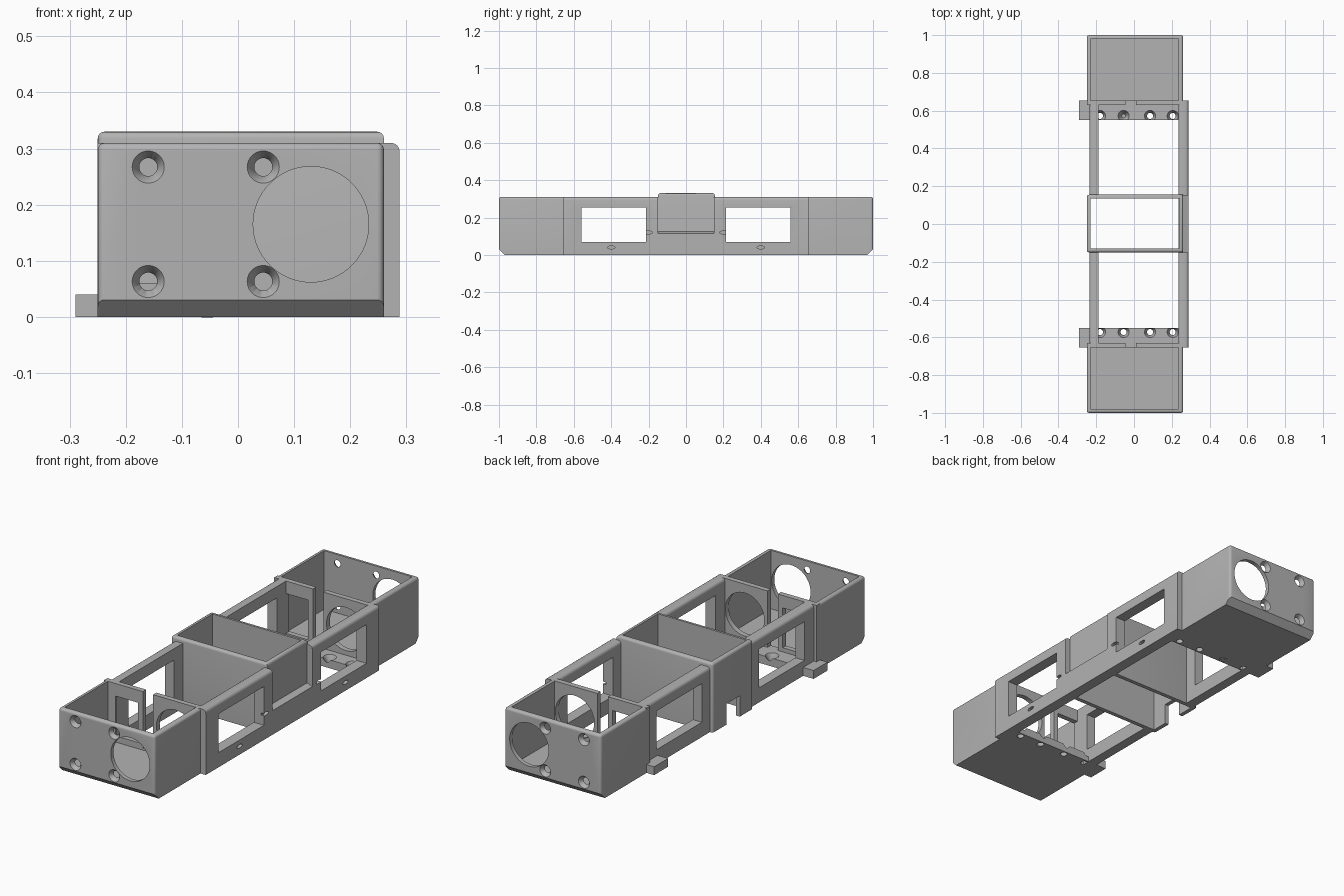
import bpy, bmesh, math
from mathutils import Matrix, Vector

if "Cube" in bpy.data.objects:
    bpy.data.objects.remove(bpy.data.objects["Cube"], do_unlink=True)

grey = bpy.data.materials.new("plain grey")
grey.use_nodes = True
COLOUR = (0.45, 0.45, 0.45, 1)
grey.diffuse_color = COLOUR
grey.node_tree.nodes["Principled BSDF"].inputs["Base Color"].default_value = COLOUR


def make(name, bm):
    mesh = bpy.data.meshes.new(name)
    bm.to_mesh(mesh)
    bm.free()
    mesh.materials.append(grey)
    ob = bpy.data.objects.new(name, mesh)
    bpy.context.collection.objects.link(ob)
    return ob


def box(name, x, y, z, bevel=0, rounded=None):
    """Box between (min, max) pairs; 'rounded' picks the edges to round by midpoint."""
    y = sorted(y)
    bm = bmesh.new()
    bmesh.ops.create_cube(bm, size=1)
    for v in bm.verts:
        v.co = [a[0] if c < 0 else a[1] for a, c in zip((x, y, z), v.co)]
    if bevel:
        edges = [e for e in bm.edges if rounded((e.verts[0].co + e.verts[1].co) / 2)]
        bmesh.ops.bevel(bm, geom=edges, offset=bevel, segments=4, profile=0.5, affect='EDGES')
    return make(name, bm)


def drill(axis, centre, r1, r2, depth, sides=40):
    """Round or tapered cutter along an axis."""
    turn = Vector((0, 0, 1)).rotation_difference(Vector(axis)).to_matrix().to_4x4()
    bm = bmesh.new()
    bmesh.ops.create_cone(bm, cap_ends=True, segments=sides, radius1=r1, radius2=r2,
                          depth=depth, matrix=Matrix.Translation(centre) @ turn)
    return make("cutter", bm)


def cut(ob, cutters):
    for c in cutters:
        c.hide_render = True
        mod = ob.modifiers.new("cut", 'BOOLEAN')
        mod.object, mod.operation, mod.solver = c, 'DIFFERENCE', 'EXACT'
    bpy.context.view_layer.update()
    mesh = bpy.data.meshes.new_from_object(ob.evaluated_get(bpy.context.evaluated_depsgraph_get()))
    ob.modifiers.clear()
    ob.data = mesh
    for c in cutters:
        bpy.data.objects.remove(c, do_unlink=True)


TOP = 0.31
for s, end in ((-1, "front"), (1, "back")):
    # Open end tray with a chamfered lower edge
    tray = box(end + "_tray", (-0.25, 0.26), (s * 0.65, s), (0, TOP), 0.012,
               lambda m: (abs(m.y) > 0.99 and m.z > 0.1) or
               (m.z > 0.3 and (abs(m.x) > 0.2)))
    wedge = box("cutter", (-0.4, 0.4), (-0.03, 0.03), (-0.03, 0.03))
    wedge.data.transform(Matrix.Translation((0, s * 1.006, -0.006)) @
                         Matrix.Rotation(math.pi / 4, 4, 'X'))
    cutters = [wedge, box("cutter", (-0.23, 0.236), (s * 0.6, s * 0.98), (0.03, 0.5)),
               drill((0, 1, 0), (0.13, s * 0.99, 0.165), 0.103, 0.103, 0.1, 64)]
    for x in (-0.16, 0.045):
        for z in (0.063, 0.267):
            cutters.append(drill((0, s, 0), (x, s * 0.992, z), 0.016, 0.03, 0.02))
            cutters.append(drill((0, s, 0), (x, s * 0.98, z), 0.016, 0.016, 0.1))
    cut(tray, cutters)

    # Bulkhead with lens opening, panel window and slot
    bulkhead = box(end + "_bulkhead", (-0.25, 0.25), (s * 0.63, s * 0.655), (0, TOP))
    cut(bulkhead, [drill((0, 1, 0), (0.13, s * 0.64, 0.165), 0.103, 0.103, 0.1, 64),
                   box("cutter", (-0.045, 0.01), (s * 0.6, s * 0.7), (0.04, 0.5)),
                   box("cutter", (-0.19, -0.07), (s * 0.6, s * 0.7), (0.06, 0.25))])

    # Cross bar with screw holes, and its side tab
    bar = box(end + "_cross_bar", (-0.29, 0.24), (s * 0.55, s * 0.655), (0, 0.04))
    cut(bar, [drill((0, 0, 1), (x, s * 0.572, 0.02), r, r2, d)
              for x in (-0.18, -0.055, 0.085, 0.205)
              for r, r2, d in ((0.016, 0.016, 0.1), (0.01, 0.03, 0.042))])

# Side rails with windows
for name, x, reach in (("right_rail", (-0.235, -0.187), 0.65), ("left_rail", (0.235, 0.288), 0.655)):
    rail = box(name, x, (-reach, reach), (0, TOP), 0.015,
               lambda m: m.z > 0.3 and abs(m.x) > 0.23 and abs(m.y) < 0.1)
    cutters = [box("cutter", (x[0] - 0.1, x[1] + 0.1), (s * 0.215, s * 0.56), (0.07, 0.255))
               for s in (-1, 1)]
    if x[0] > 0:
        # Recess beside the middle frame, and small screw dimples
        cutters.append(box("cutter", (0.2, 0.4), (-0.15, 0.15), (0.115, 0.5)))
        for s in (-1, 1):
            for y, z in ((0.2, 0.12), (0.4, 0.04)):
                d = drill((1, 0, 0), (0, 0, 0), 0.02, 0.02, 0.03, 24)
                d.data.transform(Matrix.Translation((0.288, s * y, z)) @ Matrix.Diagonal((1, 1, 0.4, 1)))
                cutters.append(d)
    else:
        cutters.append(box("cutter", (-0.4, 0), (-0.14, 0.14), (-0.1, 0.5)))
    cut(rail, cutters)

# Open middle frame with a notch in its right wall
frame = box("middle_frame", (-0.25, 0.26), (-0.15, 0.155), (0, 0.33), 0.012,
            lambda m: m.z > 0.3 or (m.x < -0.2 and abs(m.y) > 0.1))
cut(frame, [box("cutter", (-0.23, 0.24), (-0.13, 0.135), (-0.1, 0.5)),
            box("cutter", (-0.4, -0.2), (-0.05, 0.05), (-0.1, 0.1))])

# Sloped ledge between middle frame and left rail
ledge = box("frame_ledge", (0.25, 0.288), (-0.15, 0.15), (0.1, 0.13))
for v in ledge.data.vertices:
    if v.co.x > 0.28 and v.co.z > 0.12:
        v.co.z = 0.115

for ob in bpy.context.collection.objects:
    if ob.type == 'MESH' and ob.data.materials and ob.data.materials[0] == grey:
        bpy.ops.object.select_all(action='DESELECT')
        ob.select_set(True)
        bpy.context.view_layer.objects.active = ob
        bpy.ops.object.shade_smooth_by_angle(angle=math.radians(35))
